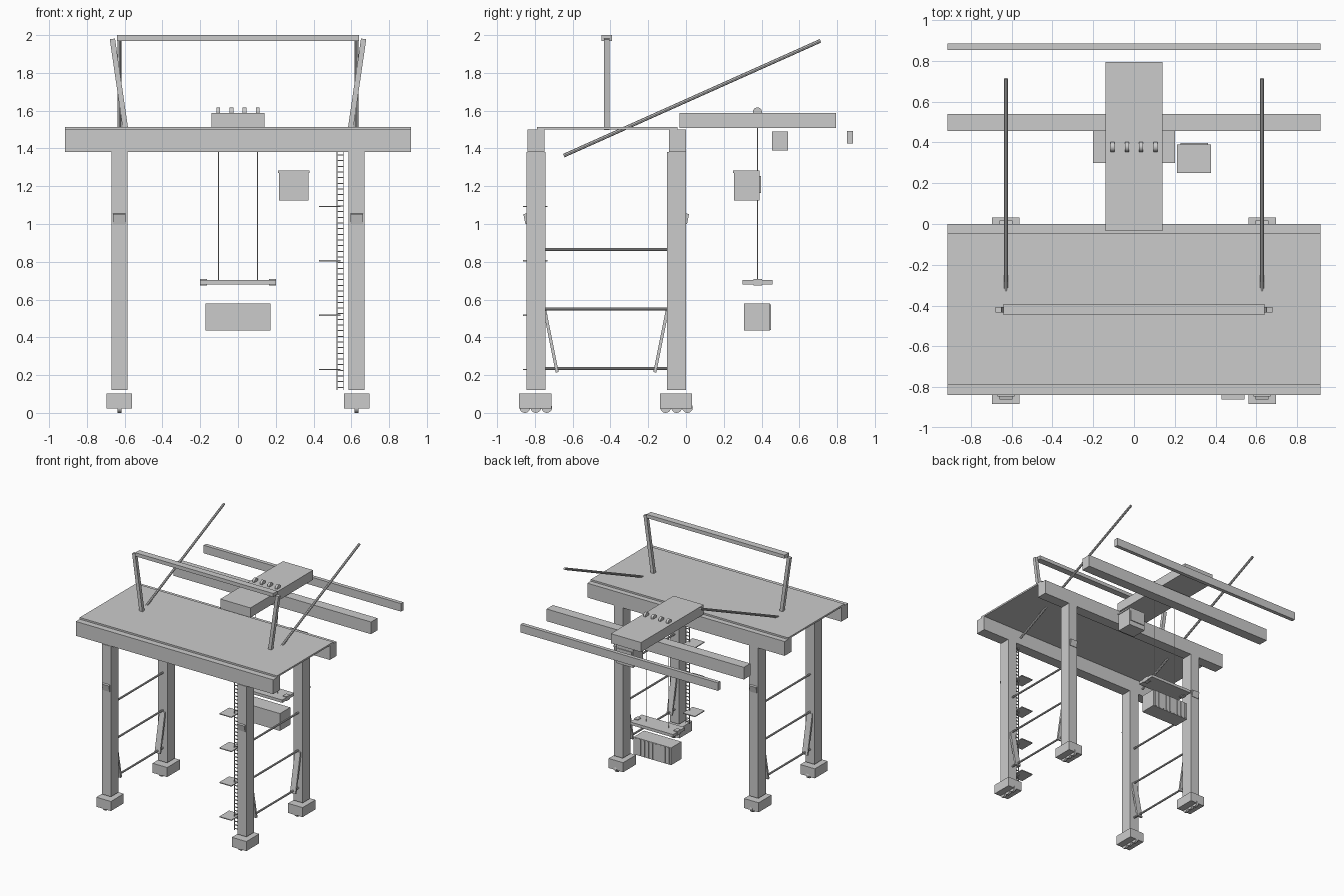
import bpy
from math import pi
from mathutils import Vector

if "Cube" in bpy.data.objects:
    bpy.data.objects.remove(bpy.data.objects["Cube"])


def box(name, x, y, z, rot=(0, 0, 0)):
    """Box from (min, max) ranges per axis, optionally turned about its centre."""
    centre = [(a + b) / 2 for a, b in (x, y, z)]
    bpy.ops.mesh.primitive_cube_add(size=1, location=centre, rotation=rot)
    ob = bpy.context.object
    ob.name = name
    ob.scale = [b - a for a, b in (x, y, z)]
    return ob


def rod(name, p, q, r, sides=8):
    """Round bar between two points."""
    p, q = Vector(p), Vector(q)
    bpy.ops.mesh.primitive_cylinder_add(vertices=sides, radius=r, depth=(q - p).length,
                                        location=(p + q) / 2)
    ob = bpy.context.object
    ob.name = name
    ob.rotation_euler = (q - p).to_track_quat('Z', 'Y').to_euler()
    bpy.ops.object.shade_smooth_by_angle()
    return ob


def bar(name, p, q, wx, wy):
    """Rectangular bar between two points."""
    p, q = Vector(p), Vector(q)
    d = q - p
    bpy.ops.mesh.primitive_cube_add(size=1, location=(p + q) / 2)
    ob = bpy.context.object
    ob.name = name
    ob.scale = (wx, wy, d.length)
    ob.rotation_euler = Vector((0, 0, 1)).rotation_difference(d).to_euler()
    return ob


def around(c, w):
    return (c - w / 2, c + w / 2)


LEG_X = 0.628

# Legs, bogies, wheels and floodlights
for sx in (-1, 1):
    x = sx * LEG_X
    for yc, out in ((-0.795, -1), (-0.05, 1)):
        box("leg", around(x, 0.084), around(yc, 0.1), (0.12, 1.38))
        box("bogie", around(x, 0.135), around(yc - 0.003, 0.17), (0.022, 0.102))
        for dy in (-0.058, 0, 0.058):
            rod("wheel", (x - 0.01, yc + dy, 0.028), (x + 0.01, yc + dy, 0.028), 0.028, 20)
        box("floodlight", around(x, 0.065), around(yc + out * 0.051, 0.02),
            (1.0, 1.055), (-out * 0.2, 0, 0))

    # Portal braces on each side
    for z in (0.235, 0.55, 0.865):
        rod("side_brace", (x, -0.75, z), (x, -0.095, z), 0.008)
    for y0, y1 in ((-0.747, -0.682), (-0.1, -0.165)):
        bar("knee_brace", (x, y0, 0.54), (x, y1, 0.215), 0.05, 0.016)

    # Top frame post and boom stay
    bar("frame_post", (sx * 0.595, -0.42, 1.5), (sx * 0.665, -0.42, 1.98), 0.028, 0.028)
    rod("boom_stay", (x, -0.647, 1.362), (x, 0.712, 1.97), 0.01)

box("frame_crossbeam", (-0.64, 0.64), around(-0.42, 0.055), (1.97, 2.0))

# Girders, deck and outer beams
for y in (-0.795, -0.045):
    box("girder", (-0.915, 0.915), around(y, 0.09), (1.38, 1.5))
box("deck", (-0.915, 0.915), (-0.79, -0.045), (1.5, 1.514))
box("middle_beam", (-0.915, 0.915), (0.455, 0.54), (1.388, 1.49))
box("outer_beam", (-0.915, 0.915), (0.853, 0.885), (1.425, 1.492))

# Trolley with rope sheaves
box("trolley", (-0.14, 0.14), (-0.035, 0.795), (1.508, 1.588))
for x in (-0.105, -0.035, 0.035, 0.105):
    rod("sheave", (x - 0.01, 0.378, 1.593), (x + 0.01, 0.378, 1.593), 0.024, 16)

# Operator cab
box("cab", (0.218, 0.372), (0.255, 0.39), (1.125, 1.27))
box("cab_roof", (0.212, 0.378), (0.25, 0.39), (1.27, 1.283))
box("cab_window", (0.228, 0.362), (0.388, 0.397), (1.165, 1.255))

# Hoist ropes and spreader
for s in (-1, 1):
    rod("hoist_rope", (s * 0.104, 0.378, 0.7), (s * 0.104, 0.378, 1.51), 0.003)
    box("spreader_end", around(s * 0.183, 0.036), around(0.38, 0.045), (0.674, 0.71))
box("spreader", (-0.2, 0.2), (0.3, 0.458), (0.68, 0.704))

# Container with ribs
box("container", (-0.173, 0.173), (0.308, 0.445), (0.435, 0.58))
for i in range(9):
    box("container_rib", around(-0.152 + i * 0.038, 0.012), (0.443, 0.45), (0.44, 0.575))

# Access ladder and landings
for x in (0.524, 0.558):
    box("ladder_rail", around(x, 0.003), around(-0.795, 0.006), (0.12, 1.38))
for i in range(42):
    z = 0.135 + i * 0.03
    box("ladder_rung", (0.524, 0.56), around(-0.795, 0.008), around(z, 0.005))
for z in (0.23, 0.517, 0.806, 1.093):
    box("landing", (0.43, 0.542), (-0.862, -0.732), around(z, 0.007))
